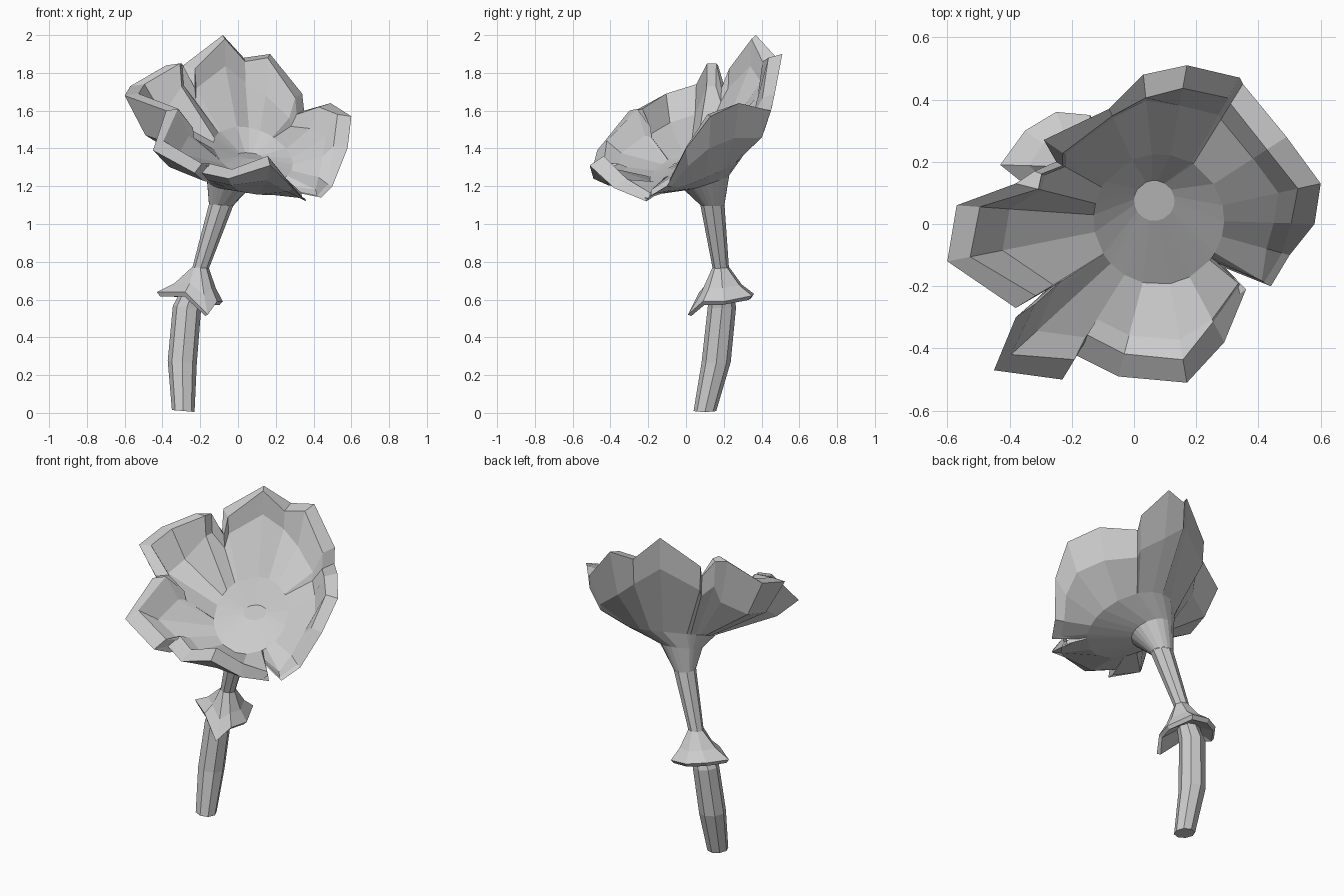
import bpy
import math
from mathutils import Vector

old = bpy.data.objects.get("Cube")
if old:
    bpy.data.objects.remove(old, do_unlink=True)

grey = bpy.data.materials.new("plain grey")
grey.use_nodes = True
grey.diffuse_color = (0.6, 0.6, 0.6, 1)
grey.node_tree.nodes["Principled BSDF"].inputs["Base Color"].default_value = (0.6, 0.6, 0.6, 1)


def loft(name, rings, cap_start=False):
    """Skin a list of equally long closed rings with flat quads."""
    count = len(rings[0])
    verts = [point for ring in rings for point in ring]
    faces = []
    for row in range(len(rings) - 1):
        low, high = row * count, (row + 1) * count
        for i in range(count):
            j = (i + 1) % count
            faces.append((low + i, low + j, high + j, high + i))
    if cap_start:
        faces.append(tuple(reversed(range(count))))
    mesh = bpy.data.meshes.new(name)
    mesh.from_pydata(verts, [], faces)
    mesh.materials.append(grey)
    obj = bpy.data.objects.new(name, mesh)
    bpy.context.collection.objects.link(obj)
    return obj


def tilted_ring(centre, radius, angles, slope_x=0.0, slope_y=0.0):
    """Circle seen from above, lying on a sloping plane."""
    ring = []
    for a in angles:
        dx, dy = radius * math.cos(a), radius * math.sin(a)
        ring.append(Vector(centre) + Vector((dx, dy, slope_x * dx + slope_y * dy)))
    return ring


def blend(ring_a, ring_b, amount, drop=0.0):
    """Ring part way between two others, lowered a little."""
    return [a.lerp(b, amount) - Vector((0, 0, drop)) for a, b in zip(ring_a, ring_b)]


def cupped(inner, outer):
    """Ring near the outer one whose height lags behind, so petals curve up."""
    ring = []
    for a, b in zip(inner, outer):
        across = 0.74 if (b - a).xy.length > 0.2 else 0.95
        point = a.lerp(b, across)
        point.z = a.z + (b.z - a.z) * (across - 0.26)
        ring.append(point)
    return ring


def even_angles(sides):
    return [math.tau * i / sides for i in range(sides)]


# Stem: curved tube, thick below the bract and thin above it
stem_path = [
    ((-0.29, 0.10, 0.01), 0.06),
    ((-0.295, 0.16, 0.27), 0.077),
    ((-0.27, 0.19, 0.56), 0.075),
    ((-0.20, 0.185, 0.76), 0.043),
    ((-0.09, 0.14, 1.1), 0.064),
]
stem_rings = [tilted_ring(c, r, even_angles(8), -0.08) for c, r in stem_path]
loft("stem", stem_rings, cap_start=True)

# Bract: ragged skirt around the stem with a turned-in rim
bract_edge = [Vector(p) for p in (
    (-0.08, 0.20, 0.59), (-0.14, 0.35, 0.62), (-0.25, 0.36, 0.63),
    (-0.35, 0.30, 0.64), (-0.43, 0.19, 0.64), (-0.28, 0.07, 0.64),
    (-0.16, 0.01, 0.52), (-0.11, 0.09, 0.59))]
bract_top = tilted_ring((-0.2, 0.185, 0.77), 0.045, even_angles(8))
bract_inside = tilted_ring((-0.25, 0.19, 0.64), 0.06, even_angles(8))
loft("bract", [bract_top, blend(bract_top, bract_edge, 0.5, 0.02), bract_edge,
               blend(bract_edge, bract_inside, 0.15, 0.025), bract_inside])

# Petal outline: right side, back, left side, front left and front petals in turn
lip = [Vector(p) for p in (
    (0.44, -0.20, 1.14), (0.50, -0.10, 1.20), (0.58, 0.00, 1.40),
    (0.60, 0.13, 1.57), (0.49, 0.28, 1.64), (0.35, 0.45, 1.60),
    (0.34, 0.47, 1.69), (0.17, 0.51, 1.90), (0.03, 0.48, 1.88),
    (-0.08, 0.37, 2.00), (-0.29, 0.27, 1.84), (-0.25, 0.20, 1.74),
    (-0.32, 0.17, 1.84), (-0.38, 0.13, 1.84), (-0.57, 0.06, 1.73),
    (-0.60, -0.12, 1.68), (-0.38, -0.27, 1.60), (-0.26, -0.20, 1.50),
    (-0.38, -0.30, 1.60), (-0.45, -0.47, 1.39), (-0.23, -0.50, 1.27),
    (-0.19, -0.42, 1.27), (-0.05, -0.49, 1.24), (0.17, -0.51, 1.31),
    (0.29, -0.38, 1.19), (0.36, -0.21, 1.12), (0.29, -0.14, 1.17))]
heart = Vector((0.08, 0.015, 1.37))
angles = [math.atan2(p.y - heart.y, p.x - heart.x) for p in lip]

# Petals are thick: the fold is their inner edge, closer at the notches
fold = []
for p in lip:
    inward = Vector((heart.x - p.x, heart.y - p.y, 0))
    width = 0.075 if inward.length > 0.44 else 0.025
    rise = 0.05 if p.y < -0.35 else -0.02 if p.y > 0.2 else 0.01
    fold.append(p + inward.normalized() * width + Vector((0, 0, rise)))

# Blossom inside: throat, bowl, cupped petals, rim
throat = tilted_ring((0.065, 0.075, 1.36), 0.065, angles, -0.1, 0.25)
bowl = tilted_ring(heart, 0.21, angles, -0.25, 0.65)
loft("blossom_inside", [throat, bowl, cupped(bowl, fold), fold, lip], cap_start=True)

# Blossom outside: funnel from the stem, round the bowl, up to the rim
neck = tilted_ring(stem_path[-1][0], 0.064, angles, -0.08)
collar = tilted_ring((-0.045, 0.11, 1.22), 0.12, angles, -0.1, 0.33)
shell = tilted_ring((0.065, 0.05, 1.26), 0.25, angles, -0.15, 0.4)
loft("blossom_outside", [neck, collar, shell, cupped(shell, lip), lip])
